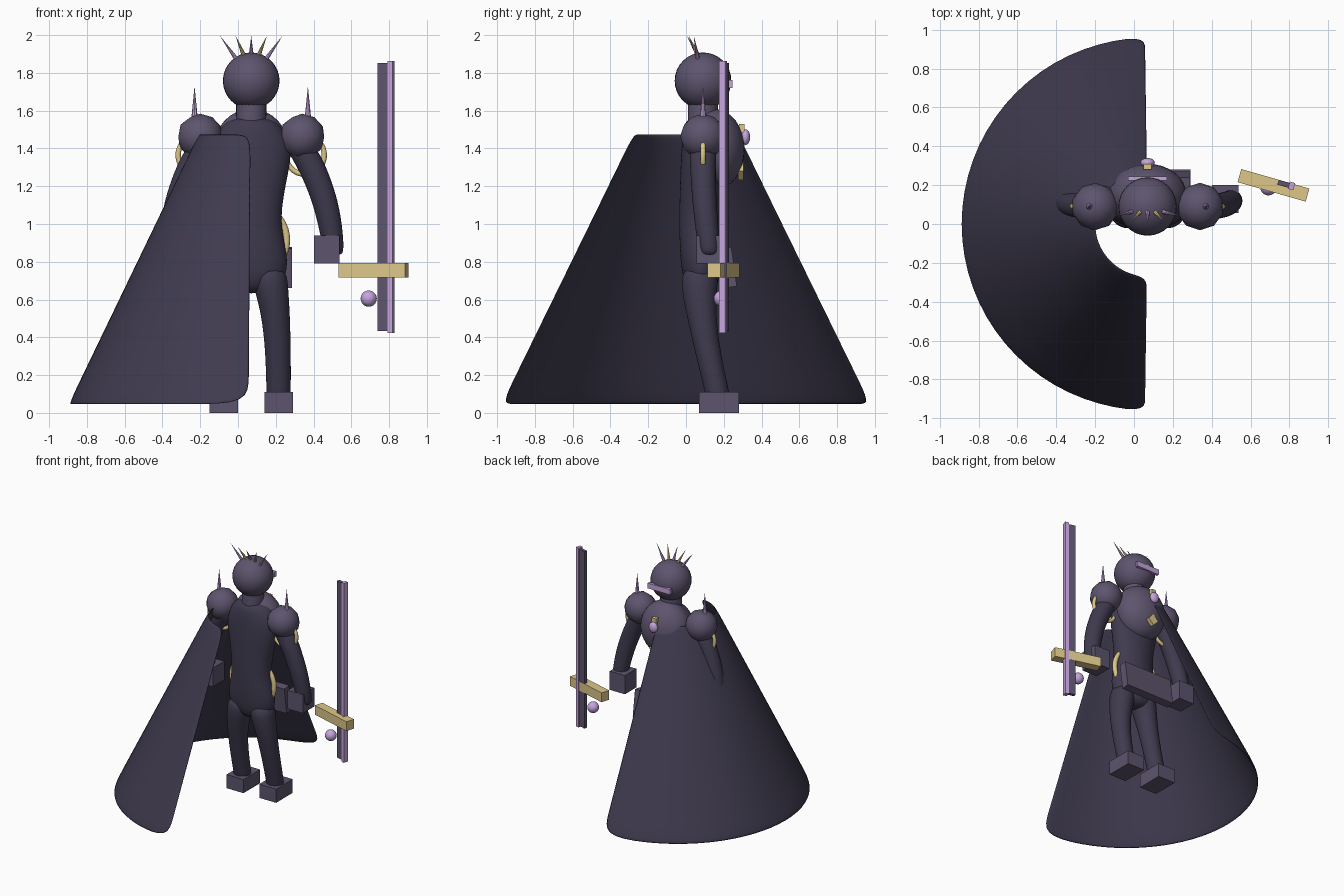
import bpy, bmesh, math
from mathutils import Vector

if "Cube" in bpy.data.objects:
    bpy.data.objects.remove(bpy.data.objects["Cube"])

CX = 0.07  # mirror plane of the figure


def mat(name, c):
    m = bpy.data.materials.new(name)
    m.diffuse_color = (*c, 1)
    m.use_nodes = True
    m.node_tree.nodes["Principled BSDF"].inputs["Base Color"].default_value = m.diffuse_color
    return m


CLOTH = mat("dark_cloth", (0.05, 0.043, 0.078))
PLATE = mat("armour_plate", (0.11, 0.09, 0.155))
VIOLET = mat("violet", (0.56, 0.38, 0.72))
GOLD = mat("gold", (0.72, 0.57, 0.25))


def finish(o, name, m, smooth=False):
    o.name = name
    o.data.materials.append(m)
    if smooth:
        for p in o.data.polygons:
            p.use_smooth = True
    return o


def box(name, loc, size, m, rot=(0, 0, 0)):
    bpy.ops.mesh.primitive_cube_add(size=1, location=loc, rotation=rot)
    o = bpy.context.object
    o.scale = size
    return finish(o, name, m)


def ball(name, loc, r, m, seg=32):
    bpy.ops.mesh.primitive_uv_sphere_add(segments=seg, ring_count=seg // 2, radius=1, location=loc)
    o = bpy.context.object
    o.scale = r
    return finish(o, name, m, True)


def ring(name, loc, R, r, m):
    bpy.ops.mesh.primitive_torus_add(major_radius=R, minor_radius=r, major_segments=40, minor_segments=10,
                                     location=loc, rotation=(math.pi / 2, 0, 0))
    return finish(bpy.context.object, name, m, True)


def spike(name, a, b, r, m):
    a, b = Vector(a), Vector(b)
    d = b - a
    bpy.ops.mesh.primitive_cone_add(vertices=8, radius1=r, radius2=0, depth=d.length, location=(a + b) / 2)
    o = bpy.context.object
    o.rotation_euler = d.to_track_quat('Z', 'Y').to_euler()
    return finish(o, name, m)


def loft(name, rings, m, seg=12):
    # tube through horizontal ellipses (x, y, z, rx, ry)
    bm = bmesh.new()
    rows = []
    for x, y, z, rx, ry in rings:
        rows.append([bm.verts.new((x + rx * math.cos(t), y + ry * math.sin(t), z))
                     for t in (2 * math.pi * i / seg for i in range(seg))])
    for lo, hi in zip(rows, rows[1:]):
        for i in range(seg):
            j = (i + 1) % seg
            bm.faces.new((lo[i], lo[j], hi[j], hi[i]))
    bm.faces.new(rows[0][::-1])
    bm.faces.new(rows[-1])
    bmesh.ops.recalc_face_normals(bm, faces=bm.faces)
    me = bpy.data.meshes.new(name)
    bm.to_mesh(me)
    bm.free()
    o = bpy.data.objects.new(name, me)
    bpy.context.collection.objects.link(o)
    s = o.modifiers.new("smooth", 'SUBSURF')
    s.levels = s.render_levels = 2
    return finish(o, name, m, True)


# Body
loft("torso", [(CX, .09, .63, .09, .06), (CX, .08, .70, .19, .10), (CX, .08, .82, .205, .115),
               (CX, .075, .95, .17, .115), (CX, .075, 1.08, .165, .115), (CX, .08, 1.25, .20, .115),
               (CX, .09, 1.40, .23, .12), (CX, .09, 1.50, .18, .11), (CX, .09, 1.57, .11, .09)], CLOTH)
bpy.ops.mesh.primitive_cylinder_add(vertices=24, radius=.08, depth=.13, location=(CX, .09, 1.575))
finish(bpy.context.object, "neck", PLATE)
bpy.ops.object.shade_smooth_by_angle()
ball("head", (CX, .09, 1.758), (.15, .15, .15), PLATE)
ball("chest_plate", (CX, .15, 1.395), (.20, .16, .215), PLATE)

# Paired limbs and armour
for s, side in ((1, "right"), (-1, "left")):
    X = lambda d: CX + s * d
    loft(side + "_leg", [(X(.145), .17, .07, .067, .067), (X(.145), .165, .11, .067, .067),
                         (X(.143), .115, .32, .07, .07), (X(.13), .08, .52, .078, .08),
                         (X(.105), .07, .66, .095, .10), (X(.09), .075, .78, .10, .10)], CLOTH)
    loft(side + "_arm", [(X(.44), .125, .83, .045, .05), (X(.435), .12, .88, .06, .06),
                         (X(.405), .10, 1.08, .07, .067), (X(.345), .09, 1.25, .077, .068),
                         (X(.28), .09, 1.38, .085, .075), (X(.22), .09, 1.46, .08, .07)], CLOTH)
    box(side + "_foot", (X(.145), .175, .055), (.15, .21, .11), PLATE)
    box(side + "_hand", (X(.40), .128, .865), (.135, .145, .15), PLATE)
    bpy.ops.mesh.primitive_ico_sphere_add(subdivisions=2, radius=.122, location=(X(.27), .09, 1.462))
    finish(bpy.context.object, side + "_shoulder_guard", PLATE, True)
    spike(side + "_shoulder_spike", (X(.30), .09, 1.55), (X(.30), .09, 1.73), .018, VIOLET)
    ring(side + "_shoulder_trim", (X(.285), .09, 1.365), .102, .014, GOLD)

# Belt, hip plate and chest ornaments
ring("belt_ring", (CX, .09, .915), .188, .018, GOLD)
box("hip_plate", (CX, .225, .77), (.43, .06, .21), PLATE, (math.radians(8), 0, 0))
ball("chest_gem", (CX, .315, 1.46), (.037, .025, .042), VIOLET, 16)
box("chest_clasp", (CX, .295, 1.505), (.04, .03, .05), GOLD)
box("chest_diamond", (CX, .29, 1.28), (.065, .03, .065), GOLD, (0, math.pi / 4, 0))
box("visor", (CX, .234, 1.742), (.20, .022, .042), VIOLET)

# Crown spikes
for i in range(-2, 3):
    spike("crown_spike", (CX + .036 * i, .065, 1.892 - .007 * i * i),
          (CX + .083 * i, .005 + .009 * i * i, 1.997), .013, GOLD if i % 2 else VIOLET)

# Cape: half cone sheet, softened corners
bm = bmesh.new()
NA, NZ = 9, 9
grid = []
for k in range(NZ + 1):
    f = k / NZ
    r = .98 + (.272 - .98) * f
    grid.append([bm.verts.new((CX - r * math.sin(math.pi * i / NA), r * math.cos(math.pi * i / NA), .04 + 1.44 * f))
                 for i in range(NA + 1)])
for k in range(NZ):
    for i in range(NA):
        bm.faces.new((grid[k][i], grid[k][i + 1], grid[k + 1][i + 1], grid[k + 1][i]))
bmesh.ops.recalc_face_normals(bm, faces=bm.faces)
me = bpy.data.meshes.new("cape")
bm.to_mesh(me)
bm.free()
cape = bpy.data.objects.new("cape", me)
bpy.context.collection.objects.link(cape)
finish(cape, "cape", CLOTH, True)
th = cape.modifiers.new("thickness", 'SOLIDIFY')
th.thickness = .016
th.offset = 0
sub = cape.modifiers.new("smooth", 'SUBSURF')
sub.levels = sub.render_levels = 2

# Sword, turned slightly about the vertical
TURN = (0, 0, math.radians(-16))
box("sword_blade", (.775, .205, 1.143), (.07, .025, 1.42), PLATE, TURN)
box("sword_edge", (.811, .196, 1.143), (.028, .038, 1.44), VIOLET, TURN)
box("sword_guard", (.718, .199, .755), (.365, .07, .075), GOLD, TURN)
ball("sword_pommel", (.692, .19, .605), (.043, .043, .043), VIOLET, 20)
